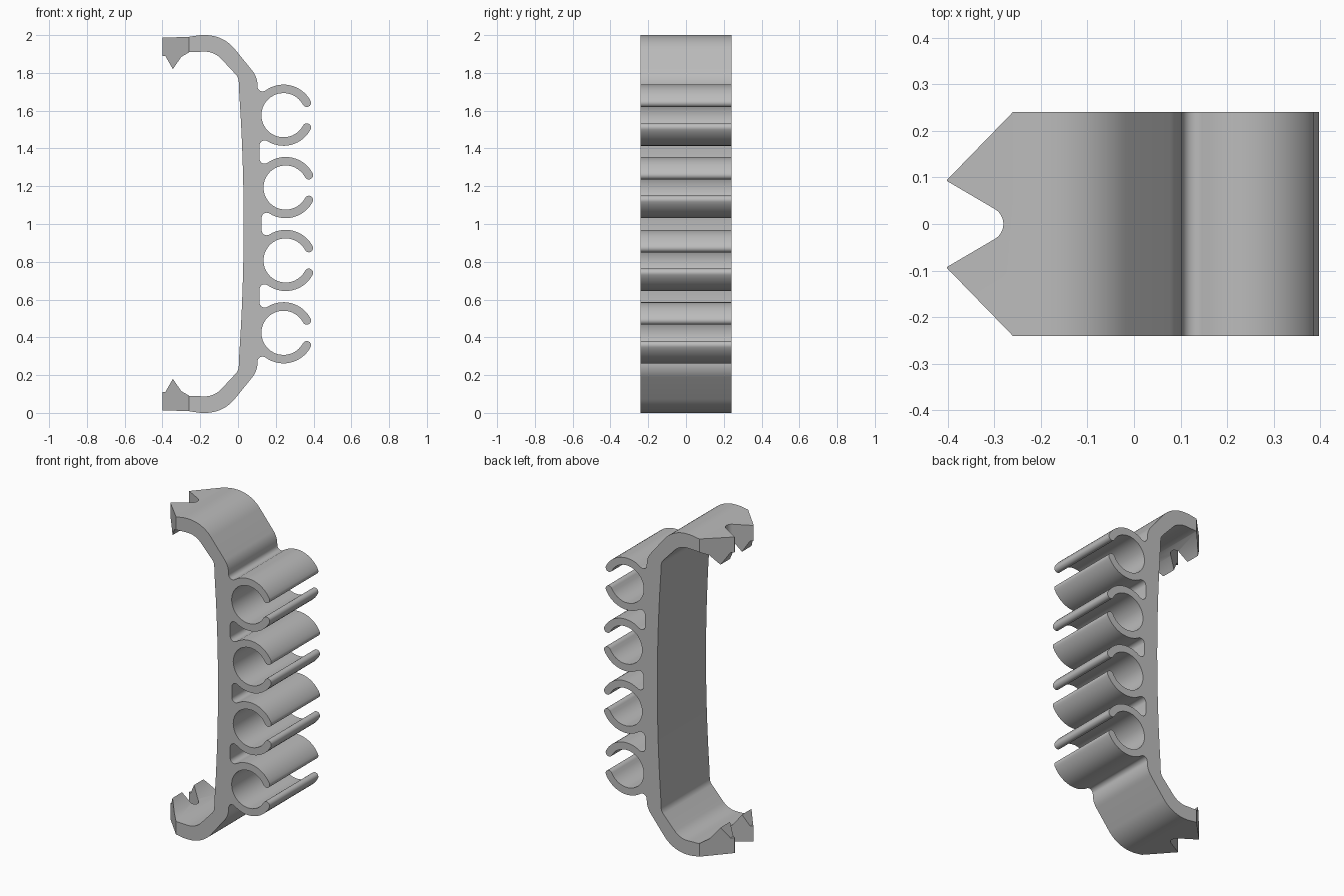
import bpy
import bmesh
from math import sin, cos, tan, atan2, sqrt, radians, pi
from mathutils import Vector

OUTER, INNER, FILLET = 0.162, 0.117, 0.027
HALF_DEPTH = 0.24
GAP = radians(28)

if "Cube" in bpy.data.objects:
    bpy.data.objects.remove(bpy.data.objects["Cube"])


def arc(cx, cy, r, start, end, steps):
    return [(cx + r * cos(start + (end - start) * i / steps),
             cy + r * sin(start + (end - start) * i / steps))
            for i in range(steps + 1)]


def rounded(before, corner, after, r, steps=8):
    """Points that round one corner of a path with radius r."""
    p = Vector(corner)
    u = (Vector(before) - p).normalized()
    v = (Vector(after) - p).normalized()
    half = u.angle(v) / 2
    centre = p + (u + v).normalized() * (r / sin(half))
    a = p + u * (r / tan(half)) - centre
    b = p + v * (r / tan(half)) - centre
    points = []
    for i in range(steps + 1):
        d = a.lerp(b, i / steps).normalized() * r
        points.append(tuple(centre + d))
    return points


def clip(cx, cz, wall_below, wall_above):
    """Open ring with fillets to the spine, walked from bottom to top."""
    def root(wall):
        dx = cx - wall - FILLET
        dz = sqrt((OUTER + FILLET) ** 2 - dx * dx)
        return wall + FILLET, dz, atan2(dz, dx)

    mid, tip = (OUTER + INNER) / 2, (OUTER - INNER) / 2
    tx, tz = cx + mid * cos(GAP), mid * sin(GAP)
    fx, dz, a = root(wall_below)
    pts = arc(fx, cz - dz, FILLET, pi, a, 8)
    pts += arc(cx, cz, OUTER, a + pi, 2 * pi - GAP, 14)[1:]
    pts += arc(tx, cz - tz, tip, -GAP, pi - GAP, 8)[1:]
    pts += arc(cx, cz, INNER, 2 * pi - GAP, GAP, 32)[1:]
    pts += arc(tx, cz + tz, tip, GAP + pi, GAP + 2 * pi, 8)[1:]
    fx, dz, a = root(wall_above)
    pts += arc(cx, cz, OUTER, GAP, pi - a, 14)[1:]
    pts += arc(fx, cz + dz, FILLET, -a, -pi, 8)[1:]
    return pts


def prism(name, points, direction):
    bm = bmesh.new()
    face = bm.faces.new([bm.verts.new(p) for p in points])
    new = bmesh.ops.extrude_face_region(bm, geom=[face])["geom"]
    bmesh.ops.translate(bm, vec=direction,
                        verts=[g for g in new if isinstance(g, bmesh.types.BMVert)])
    bmesh.ops.recalc_face_normals(bm, faces=bm.faces)
    mesh = bpy.data.meshes.new(name)
    bm.to_mesh(mesh)
    bm.free()
    obj = bpy.data.objects.new(name, mesh)
    bpy.context.collection.objects.link(obj)
    return obj


# Upper half of the side profile: two clips, then the hooked arm
half = clip(0.252, 1.193, 0.125, 0.114)
half += clip(0.241, 1.576, 0.114, 0.103)
shoulder, elbow = (-0.077, 2.0), (0.103, 1.778)
half += rounded((0.103, 1.7), elbow, shoulder, 0.12)
half += rounded(elbow, shoulder, (-0.3, 2.0), 0.2, 12)
half += [(-0.2, 2.0), (-0.26, 1.991), (-0.43, 1.985)]

# Gripping tooth under the arm tip
half += [(-0.43, 1.89), (-0.385, 1.89), (-0.345, 1.82), (-0.3, 1.885), (-0.257, 1.91)]

# Inside of the arm and gently bowed back of the spine
armpit, bend = (-0.125, 1.913), (0.003, 1.776)
half += rounded((-0.257, 1.912), armpit, bend, 0.12)
half += rounded(armpit, bend, (0.006, 1.7), 0.06)
for i in range(6):
    z = 1.7 - 0.7 * i / 6
    half.append((0.03 - 0.024 * ((z - 1) / 0.7) ** 2, z))

# Mirror to the lower half and extrude through the depth
outline = half + [(0.03, 1.0)] + [(x, 2 - z) for x, z in reversed(half)]
rack = prism("clip_rack", [(x, -HALF_DEPTH, z) for x, z in outline],
             (0, 2 * HALF_DEPTH, 0))

# Plan shape: chamfered arm tips with a rounded V notch
notch, point = (-0.244, 0.0), (-0.401, 0.092)
plan = rounded((-0.401, -0.092), notch, point, 0.037, 10)
plan += [point, (-0.401, 0.095), (-0.202, 0.3), (0.6, 0.3)]
plan += [(x, -y) for x, y in reversed(plan[-4:])]
cutter = prism("plan_cutter", [(x, y, -0.2) for x, y in plan], (0, 0, 2.4))
cutter.hide_render = True

trim = rack.modifiers.new("trim_tips", "BOOLEAN")
trim.operation = "INTERSECT"
trim.solver = "EXACT"
trim.object = cutter
bpy.ops.object.select_all(action="DESELECT")
rack.select_set(True)
bpy.context.view_layer.objects.active = rack
bpy.ops.object.modifier_apply(modifier=trim.name)
bpy.data.objects.remove(cutter)

# One plain grey plastic
grey = bpy.data.materials.new("grey_plastic")
grey.use_nodes = True
colour = (0.5, 0.5, 0.5, 1)
grey.diffuse_color = colour
grey.node_tree.nodes["Principled BSDF"].inputs["Base Color"].default_value = colour
rack.data.materials.clear()
rack.data.materials.append(grey)
bpy.ops.object.shade_smooth_by_angle(angle=radians(30))
